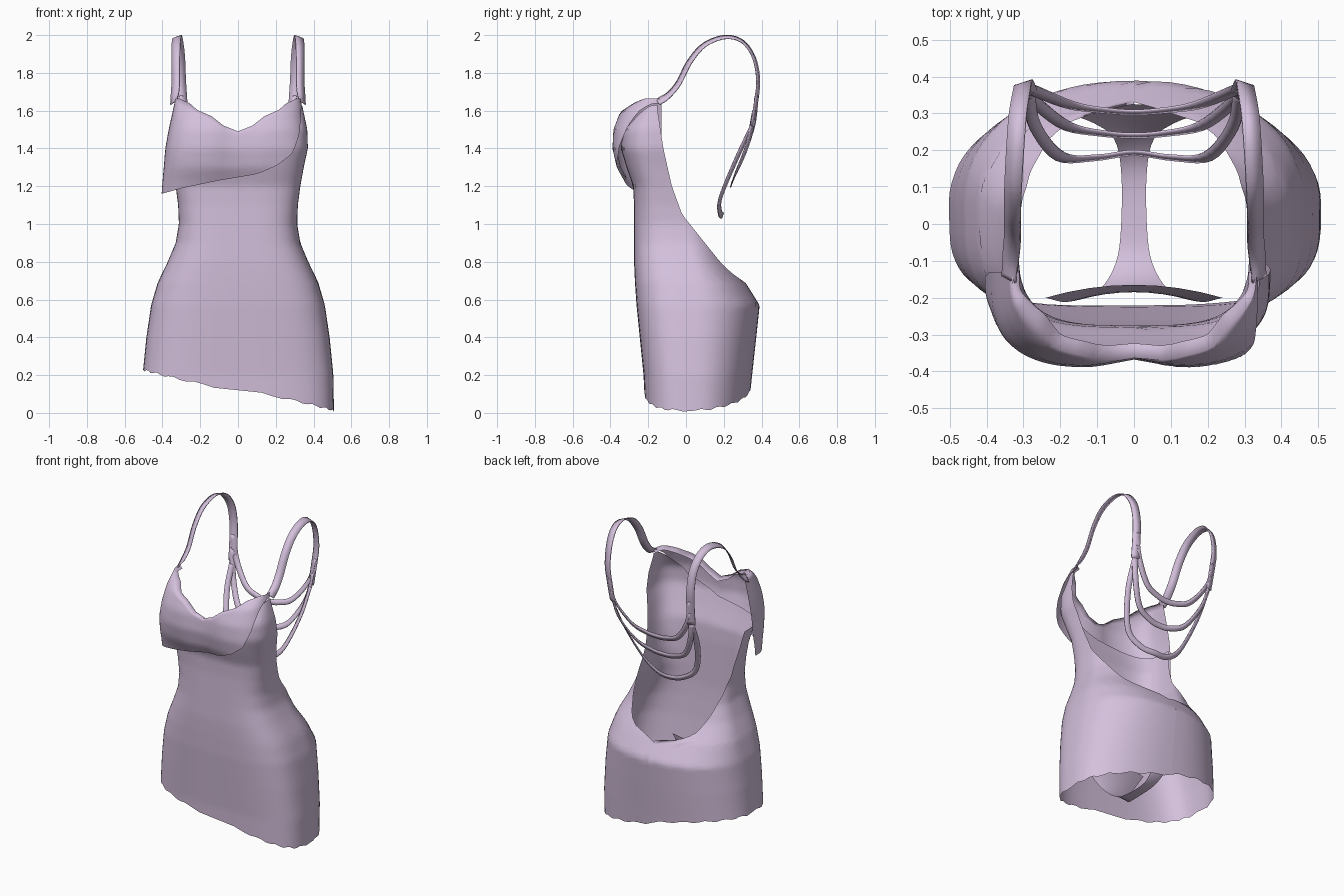
import bpy, bmesh, math
from mathutils import Vector

cube = bpy.data.objects.get("Cube")
if cube:
    bpy.data.objects.remove(cube)

fabric = bpy.data.materials.new("mauve_fabric")
fabric.use_nodes = True
MAUVE = (0.66, 0.53, 0.72, 1)
fabric.diffuse_color = MAUVE
fabric.node_tree.nodes["Principled BSDF"].inputs["Base Color"].default_value = MAUVE


def lerp_table(table, k, col=1):
    """Linear lookup in rows of (key, value, ...)."""
    if k <= table[0][0]:
        return table[0][col]
    for a, b in zip(table, table[1:]):
        if k <= b[0]:
            return a[col] + (b[col] - a[col]) * (k - a[0]) / (b[0] - a[0])
    return table[-1][col]


def power(v, n):
    return math.copysign(abs(v) ** (2 / n), v)


def sheet(name, rows):
    """Smooth open surface through a grid of points."""
    bm = bmesh.new()
    grid = [[bm.verts.new(p) for p in row] for row in rows]
    for a, b in zip(grid, grid[1:]):
        for i in range(len(a) - 1):
            bm.faces.new((a[i], a[i + 1], b[i + 1], b[i]))
    bmesh.ops.remove_doubles(bm, verts=bm.verts, dist=0.0005)
    bmesh.ops.recalc_face_normals(bm, faces=bm.faces)
    mesh = bpy.data.meshes.new(name)
    bm.to_mesh(mesh)
    bm.free()
    mesh.materials.append(fabric)
    mesh.shade_smooth()
    obj = bpy.data.objects.new(name, mesh)
    bpy.context.collection.objects.link(obj)
    return obj


def spline(points, steps=5):
    """Catmull-Rom samples through the points."""
    pts = [Vector(p) for p in points]
    pts = [2 * pts[0] - pts[1]] + pts + [2 * pts[-1] - pts[-2]]
    out = []
    for a, b, c, d in zip(pts, pts[1:], pts[2:], pts[3:]):
        for s in range(steps):
            t = s / steps
            out.append(0.5 * (2 * b + (c - a) * t + (2 * a - 5 * b + 4 * c - d) * t * t
                              + (3 * b - a - 3 * c + d) * t ** 3))
    return out + [pts[-2]]


def ribbon(name, points, width, outward):
    """Flat band along a path, facing the outward direction."""
    path = spline(points)
    rows = []
    for i, p in enumerate(path):
        tangent = path[min(i + 1, len(path) - 1)] - path[max(i - 1, 0)]
        side = tangent.cross(outward(p)).normalized() * width / 2
        rows.append((p - side, p + side))
    obj = sheet(name, rows)
    solid = obj.modifiers.new("thickness", 'SOLIDIFY')
    solid.thickness = 0.006
    solid.offset = 0
    return obj


# Body sections: height, half width, front y, back y, centre y
BODY = [(0.0, .508, -.215, .33, .05), (0.2, .505, -.225, .35, .05),
        (0.4, .485, -.245, .372, .05), (0.57, .46, -.262, .39, .05),
        (0.69, .425, -.27, .315, .045), (0.75, .397, -.273, .265, .035),
        (0.8, .372, -.275, .23, .02), (0.9, .33, -.275, .19, .0),
        (1.0, .313, -.275, .18, -.03), (1.1, .317, -.275, .18, -.06),
        (1.2, .33, -.28, .18, -.08), (1.3, .348, -.315, .18, -.1),
        (1.4, .37, -.345, .18, -.12), (1.5, .367, -.34, .18, -.13),
        (1.65, .335, -.24, .18, -.14)]
# Edge of the open back: height, y
BACK_EDGE = [(.685, .32), (.72, .27), (.75, .23), (.8, .18), (.9, .1), (1.0, .02),
             (1.05, -.02), (1.2, -.075), (1.4, -.12), (1.6, -.15)]
BODY_TOP = [(-.34, 1.32), (0, 1.37), (.2, 1.46), (.34, 1.63)]
N_FRONT, N_BACK = 3.5, 2.2


def section(table, z, t):
    a, front, back, c = (lerp_table(table, z, k) for k in range(1, 5))
    n = N_FRONT if math.cos(t) > 0 else N_BACK
    depth = c - front if math.cos(t) > 0 else back - c
    return Vector((a * power(math.sin(t), n), c - depth * power(math.cos(t), n), z))


def sweep_limit(z):
    """How far round the body the cloth reaches at this height."""
    if z <= BACK_EDGE[0][0]:
        return math.pi
    y = lerp_table(BACK_EDGE, z)
    front, back, c = (lerp_table(BODY, z, k) for k in (2, 3, 4))
    if y > c:
        return math.pi - math.acos(min(1, (y - c) / (back - c)) ** (N_BACK / 2))
    return math.acos(min(1, (c - y) / (c - front)) ** (N_FRONT / 2))


# Dress body with slanted, slightly wavy hem that lifts at the back
COLS, ROWS = 72, 60
rows = []
for r in range(ROWS + 1):
    row = []
    for i in range(COLS + 1):
        u = 2 * i / COLS - 1
        t = u * math.pi
        x_low = 0.5 * power(math.sin(t), 2.8)
        hem = 0.12 - 0.215 * x_low + 0.006 * math.sin(20 * t) + 0.025 * max(0, -math.cos(t))
        top = lerp_table(BODY_TOP, 0.34 * power(math.sin(t / 2), N_FRONT))
        z = hem + (top - hem) * r / ROWS
        row.append(section(BODY, z, u * sweep_limit(z)))
    rows.append(row)
sheet("dress_body", rows)

# Draped bust panel, long on the right and gathered at the left strap
BUST = [(1.15, .405, -.295, 0, -.14), (1.22, .4, -.325, 0, -.14),
        (1.3, .393, -.37, 0, -.13), (1.4, .385, -.393, 0, -.13),
        (1.5, .367, -.388, 0, -.13), (1.6, .345, -.35, 0, -.13),
        (1.67, .33, -.26, 0, -.13)]
DRAPE_HEM = [(-.38, 1.16), (-.28, 1.19), (-.1, 1.23), (.1, 1.265), (.2, 1.31),
             (.28, 1.37), (.33, 1.47), (.38, 1.64)]
NECK = [(0, 1.49), (.05, 1.5), (.1, 1.535), (.15, 1.57), (.24, 1.605), (.29, 1.64), (.36, 1.665)]
rows = []
for r in range(15):
    row = []
    for i in range(49):
        t = (i / 24 - 1) * math.pi / 2
        x = 0.38 * power(math.sin(t), N_FRONT)
        low, high = lerp_table(DRAPE_HEM, x), lerp_table(NECK, abs(x))
        p = section(BUST, low + (high - low) * r / 14, t)
        p.y += 0.025 * math.exp(-(p.x / 0.08) ** 2)
        row.append(p)
    rows.append(row)
# Neckline rolls inward
rows.append([Vector((p.x * .94, p.y + .04 * math.cos((i / 24 - 1) * math.pi / 2), p.z - .02))
             for i, p in enumerate(rows[-1])])
sheet("bust_drape", rows)

# Shoulder straps
STRAP = [(.34, -.15, 1.645), (.335, -.095, 1.68), (.33, -.04, 1.745), (.33, .02, 1.86),
         (.328, .1, 1.95), (.322, .21, 1.99), (.315, .3, 1.965), (.305, .36, 1.88),
         (.3, .382, 1.76), (.292, .37, 1.64), (.285, .35, 1.52)]
for side, label in ((1, "left"), (-1, "right")):
    ribbon(label + "_strap", [(side * x, y, z) for x, y, z in STRAP], 0.05,
           lambda p: Vector((p.x * .3, p.y - .12, p.z - 1.70)))

# Three hanging back loops: half path from the left strap to the centre
LOOPS = {
    "upper": [(.297, .374, 1.68), (.262, .358, 1.53), (.17, .322, 1.4), (.08, .308, 1.36), (0, .303, 1.35)],
    "middle": [(.292, .362, 1.6), (.262, .325, 1.42), (.18, .265, 1.27), (.08, .245, 1.22), (0, .24, 1.21)],
    "lower": [(.285, .35, 1.52), (.268, .265, 1.34), (.2, .183, 1.14), (.1, .18, 1.06), (0, .193, 1.045)],
}
for label, half in LOOPS.items():
    mirrored = [(-x, y, z) for x, y, z in half[-2::-1]]
    ribbon(label + "_back_loop", half + mirrored, 0.034,
           lambda p: Vector((p.x * 1.6, p.y + .4, -.2)))

# Inner brief: y, height, half width along the strip
BRIEF = [(-.165, .46, .24), (-.185, .36, .18), (-.17, .25, .1), (-.1, .175, .05),
         (0, .16, .035), (.15, .17, .035), (.24, .24, .055), (.29, .34, .11), (.325, .45, .18)]
rows = []
for y, z, w in spline(BRIEF, 4):
    rows.append([(w * k / 4, y - .035 * (k / 4) ** 2 * (w / .24), z)
                 for k in range(-4, 5)])
sheet("inner_brief", rows)
